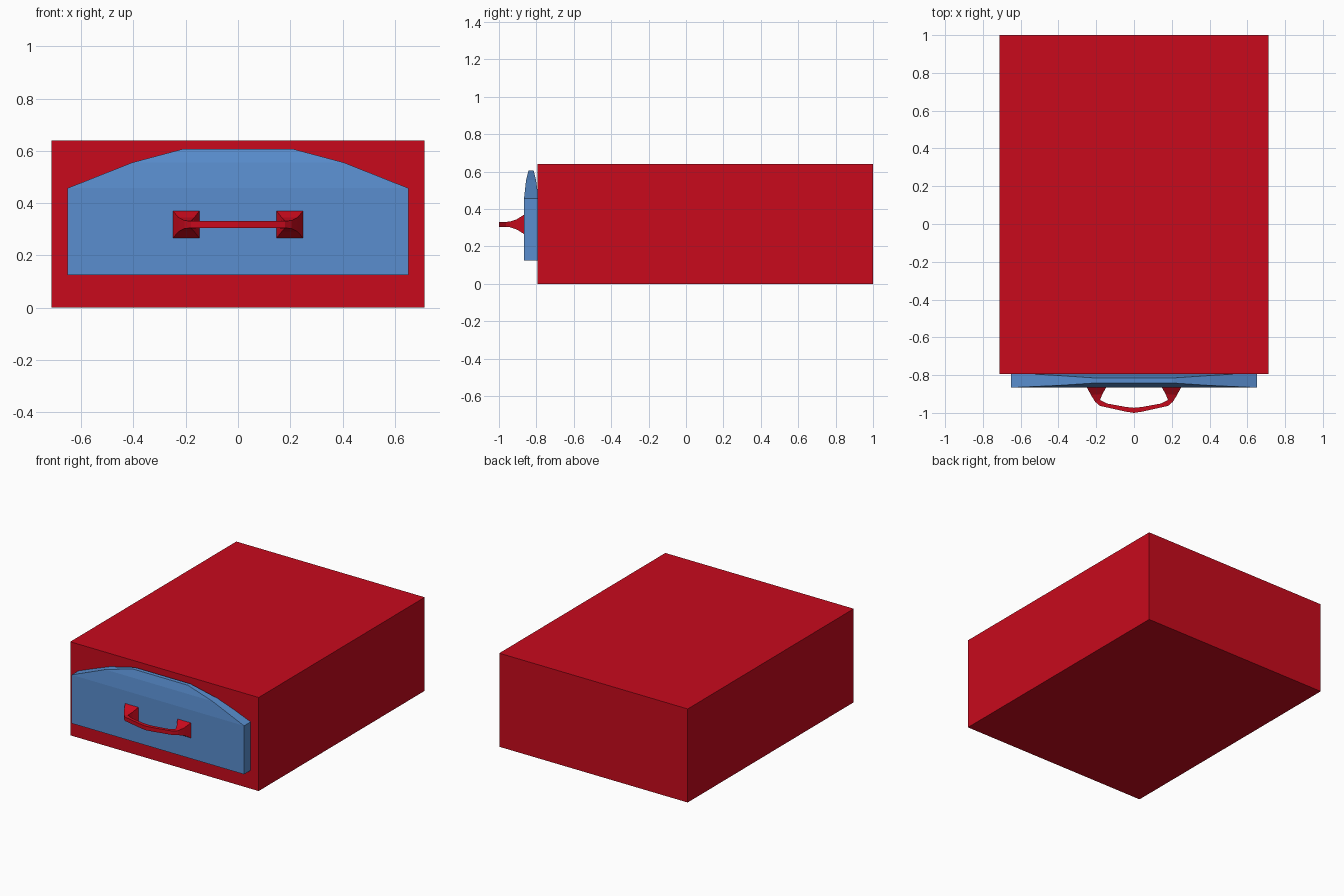
import bpy

if "Cube" in bpy.data.objects:
    bpy.data.objects.remove(bpy.data.objects["Cube"])

def material(name, rgb):
    m = bpy.data.materials.new(name)
    m.diffuse_color = (*rgb, 1)
    m.use_nodes = True
    m.node_tree.nodes["Principled BSDF"].inputs["Base Color"].default_value = m.diffuse_color
    return m

red = material("red", (0.58, 0.003, 0.012))
blue = material("blue", (0.10, 0.27, 0.62))

def make(name, verts, faces, mat):
    me = bpy.data.meshes.new(name)
    me.from_pydata(verts, [], faces)
    me.materials.append(mat)
    ob = bpy.data.objects.new(name, me)
    bpy.context.collection.objects.link(ob)
    return ob

def loft(name, rings, mat):
    """Skin a list of equal rings and cap both ends."""
    n = len(rings[0])
    verts = [v for r in rings for v in r]
    faces = [(i*n + j, i*n + (j+1) % n, (i+1)*n + (j+1) % n, (i+1)*n + j)
             for i in range(len(rings) - 1) for j in range(n)]
    faces += [tuple(range(n))[::-1], tuple(range(len(verts) - n, len(verts)))]
    ob = make(name, verts, faces, mat)
    import bmesh
    bm = bmesh.new()
    bm.from_mesh(ob.data)
    bmesh.ops.recalc_face_normals(bm, faces=bm.faces)
    bm.to_mesh(ob.data)
    bm.free()
    return ob

def rect(w, y0, y1, z):
    return [(-w, y0, z), (w, y0, z), (w, y1, z), (-w, y1, z)]

# Drawer body
loft("drawer_body", [rect(0.713, -0.795, 1, 0), rect(0.713, -0.795, 1, 0.64)], red)

# Front panel with arched, thinning top
loft("front_panel", [rect(0.652, -0.866, -0.788, 0.125),
                     rect(0.652, -0.866, -0.788, 0.457),
                     rect(0.405, -0.855, -0.802, 0.555),
                     rect(0.21, -0.842, -0.815, 0.607)], blue)

# Handle: outer x, y, inner x, y, half height, from foot to middle
half = [(0.25, -0.864, 0.147, -0.864, 0.053),
        (0.228, -0.905, 0.167, -0.900, 0.027),
        (0.205, -0.942, 0.180, -0.932, 0.015),
        (0.180, -0.963, 0.140, -0.951, 0.0135),
        (0.045, -0.993, 0.042, -0.969, 0.0135),
        (0.0, -1.0, 0.0, -0.973, 0.0135)]
path = [(1, s) for s in half] + [(-1, s) for s in half[-2::-1]]
zc = 0.318
loft("handle", [[(k*a, b, zc - h), (k*a, b, zc + h), (k*c, d, zc + h), (k*c, d, zc - h)]
                for k, (a, b, c, d, h) in path], red)
